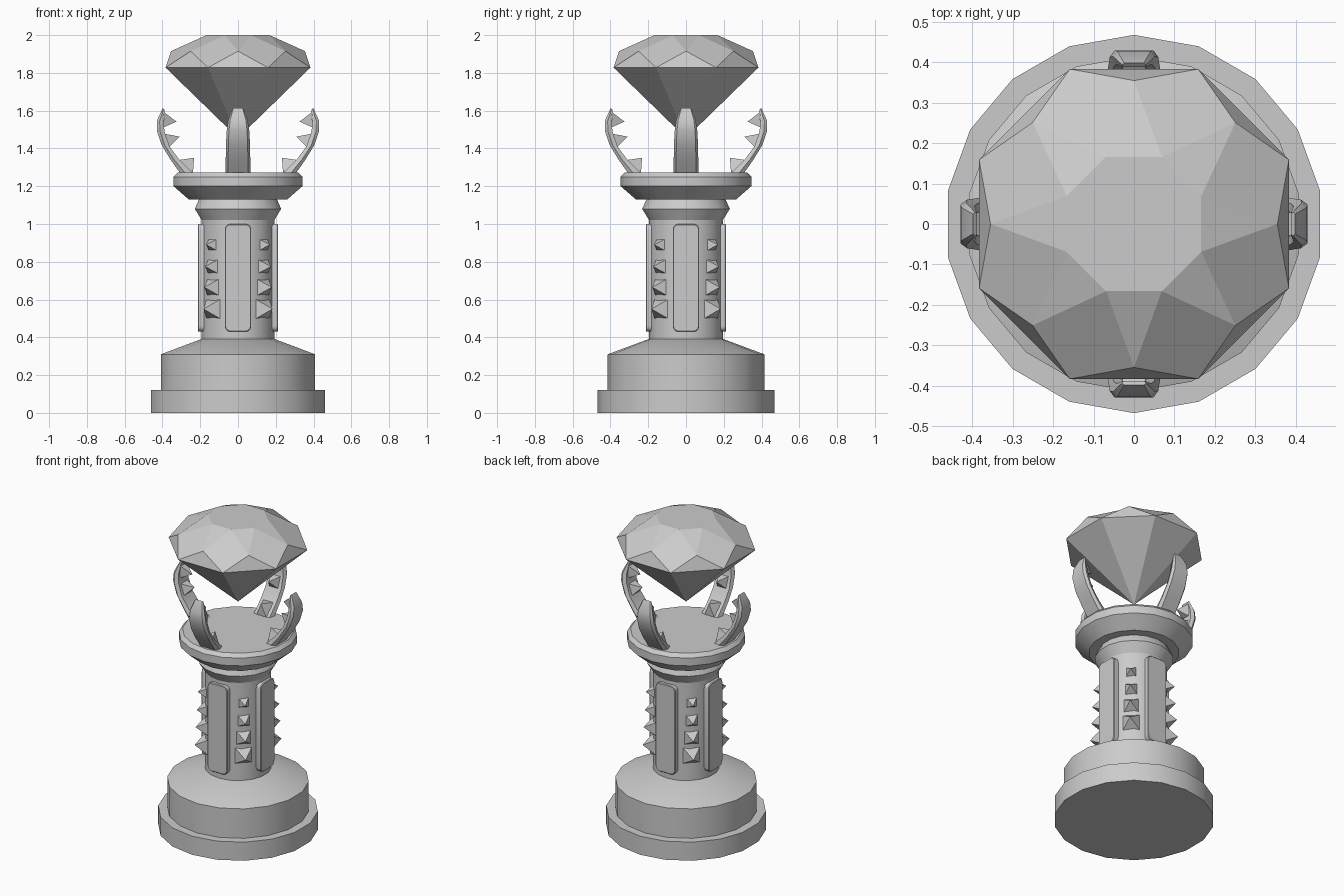
import bpy, bmesh, math
from mathutils import Matrix, Vector

if "Cube" in bpy.data.objects:
    bpy.data.objects.remove(bpy.data.objects["Cube"])

SIDES = 18


def make_object(name, bm, smooth=True):
    bmesh.ops.recalc_face_normals(bm, faces=bm.faces[:])
    mesh = bpy.data.meshes.new(name)
    bm.to_mesh(mesh)
    bm.free()
    obj = bpy.data.objects.new(name, mesh)
    bpy.context.collection.objects.link(obj)
    bpy.ops.object.select_all(action='DESELECT')
    obj.select_set(True)
    bpy.context.view_layer.objects.active = obj
    if smooth:
        bpy.ops.object.shade_smooth_by_angle(angle=math.radians(30))
    return obj


def ring(bm, r, z, n, offset):
    return [bm.verts.new((r * math.cos(offset + i * math.tau / n),
                          r * math.sin(offset + i * math.tau / n), z)) for i in range(n)]


def lathe(name, profile):
    bm = bmesh.new()
    rings = [ring(bm, r, z, SIDES, math.pi / 2) for r, z in profile]
    for a, b in zip(rings, rings[1:]):
        for i in range(SIDES):
            j = (i + 1) % SIDES
            bm.faces.new((a[i], a[j], b[j], b[i]))
    bm.faces.new(rings[0][::-1])
    bm.faces.new(rings[-1])
    return make_object(name, bm)


def pyramid(bm, centre, normal, half_w, half_h, height):
    """Four-sided spike in the local x-z plane; width runs along y."""
    n = Vector((normal[0], 0, normal[1])).normalized()
    side = Vector((0, 1, 0))
    up = n.cross(side)
    c = Vector((centre[0], 0, centre[1]))
    base = [bm.verts.new(c + side * s * half_w + up * t * half_h)
            for s, t in ((-1, -1), (1, -1), (1, 1), (-1, 1))]
    tip = bm.verts.new(c + n * height)
    bm.faces.new(base[::-1])
    for i in range(4):
        bm.faces.new((base[i], base[(i + 1) % 4], tip))


def turn(bm, angle):
    bmesh.ops.rotate(bm, verts=bm.verts[:], cent=(0, 0, 0),
                     matrix=Matrix.Rotation(angle, 3, 'Z'))


# Stepped base, column and cup
lathe("base_plinth", [(0.468, 0), (0.468, 0.12)])
lathe("base_drum", [(0.415, 0.1), (0.415, 0.31), (0.2, 0.39)])
lathe("column", [(0.195, 0.35), (0.195, 1.02), (0.232, 1.08), (0.205, 1.14)])
lathe("cup", [(0.265, 1.13), (0.346, 1.2), (0.346, 1.25), (0.325, 1.272)])

# Claw outline: (outer x, outer z, inner x, inner z, half width)
claw_rows = [(0.30, 1.26, 0.23, 1.26, 0.065), (0.36, 1.345, 0.31, 1.34, 0.065),
             (0.405, 1.42, 0.362, 1.41, 0.064), (0.43, 1.495, 0.388, 1.485, 0.06),
             (0.428, 1.55, 0.395, 1.54, 0.052), (0.398, 1.615, 0.388, 1.605, 0.03)]
teeth = [((0.275, 1.305), (-0.7, 0.75), 0.035, 0.05, 0.062),
         ((0.375, 1.442), (-0.95, 0.3), 0.033, 0.037, 0.068),
         ((0.393, 1.55), (-1, -0.12), 0.03, 0.04, 0.068)]

for k in range(4):
    angle = k * math.pi / 2

    # Rounded column panels
    bm = bmesh.new()
    bmesh.ops.create_cube(bm, size=1, matrix=Matrix.Translation((0.185, 0, 0.715))
                          @ Matrix.Diagonal((0.055, 0.14, 0.57, 1)))
    corners = [e for e in bm.edges if abs(e.verts[0].co.x - e.verts[1].co.x) > 0.01]
    bmesh.ops.bevel(bm, geom=corners, offset=0.03, segments=4, profile=0.5, affect='EDGES')
    front = [e for e in bm.edges if all(v.co.x > 0.21 for v in e.verts)]
    bmesh.ops.bevel(bm, geom=front, offset=0.004, segments=1, affect='EDGES')
    turn(bm, angle)
    make_object(f"column_panel_{k + 1}", bm)

    # Column spikes, shrinking upward
    bm = bmesh.new()
    for z, half, height in ((0.55, 0.05, 0.072), (0.665, 0.043, 0.066),
                            (0.775, 0.037, 0.06), (0.89, 0.031, 0.053)):
        pyramid(bm, (0.186, z), (1, 0), half, half, height)
    turn(bm, angle + math.pi / 4)
    make_object(f"column_spikes_{k + 1}", bm, False)

    # Curved claws with a narrower inner face
    bm = bmesh.new()
    rows = []
    for ox, oz, ix, iz, w in claw_rows:
        mx, mz = ox * 0.6 + ix * 0.4, oz * 0.6 + iz * 0.4
        rows.append([bm.verts.new(p) for p in (
            (ox, -w * 0.8, oz), (ox, w * 0.8, oz), (mx, w, mz),
            (ix, w * 0.85, iz), (ix, -w * 0.85, iz), (mx, -w, mz))])
    for a, b in zip(rows, rows[1:]):
        for i in range(6):
            j = (i + 1) % 6
            bm.faces.new((a[i], a[j], b[j], b[i]))
    bm.faces.new(rows[0][::-1])
    bm.faces.new(rows[-1])
    turn(bm, angle)
    make_object(f"claw_{k + 1}", bm)

    # Inner claw teeth
    bm = bmesh.new()
    for tooth in teeth:
        pyramid(bm, *tooth)
    turn(bm, angle)
    make_object(f"claw_teeth_{k + 1}", bm, False)

# Faceted floating gem
bm = bmesh.new()
eighth = math.pi / 8
table = ring(bm, 0.18, 2.0, 8, eighth)
crown = ring(bm, 0.355, 1.915, 8, 2 * eighth)
girdle = ring(bm, 0.415, 1.828, 8, eighth)
culet = bm.verts.new((0, 0, 1.455))
bm.faces.new(table)
for i in range(8):
    j = (i + 1) % 8
    bm.faces.new((table[i], crown[i], table[j]))
    bm.faces.new((table[i], crown[i - 1], girdle[i], crown[i]))
    bm.faces.new((crown[i], girdle[i], girdle[j]))
    bm.faces.new((girdle[i], culet, girdle[j]))
make_object("gem", bm, False)
